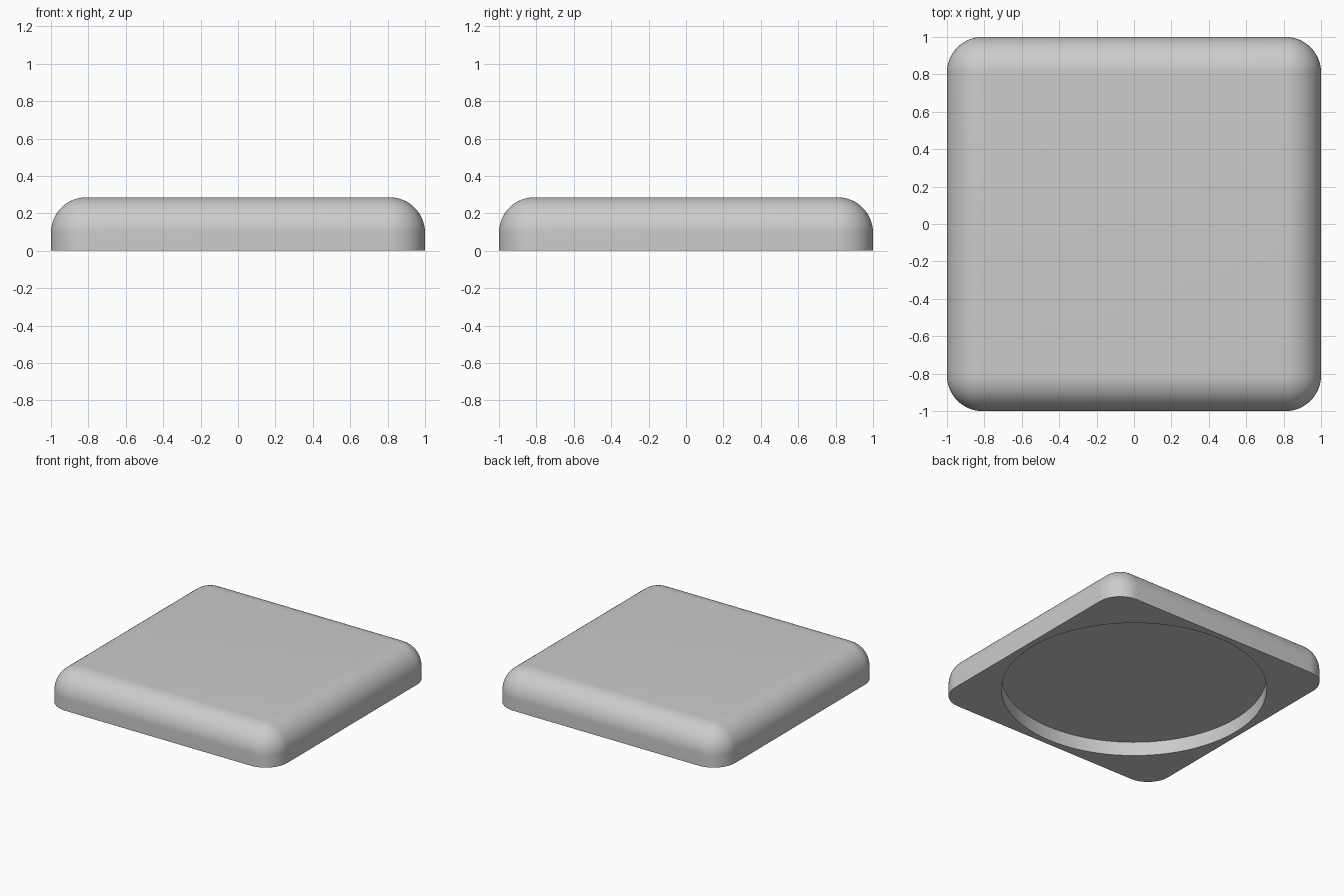
import bpy
import bmesh
from math import radians
from mathutils import Matrix

SIDE, HEIGHT, ROUND = 2.0, 0.286, 0.19
RECESS_RADIUS, RECESS_DEPTH = 0.952, 0.11

cube = bpy.data.objects.get("Cube")
if cube:
    bpy.data.objects.remove(cube, do_unlink=True)


def add_object(name, bm):
    mesh = bpy.data.meshes.new(name)
    bm.to_mesh(mesh)
    bm.free()
    obj = bpy.data.objects.new(name, mesh)
    bpy.context.collection.objects.link(obj)
    return obj


# Plain grey material
grey = bpy.data.materials.new("light_grey")
grey.use_nodes = True
colour = (0.6, 0.6, 0.6, 1.0)
grey.diffuse_color = colour
grey.node_tree.nodes["Principled BSDF"].inputs["Base Color"].default_value = colour

# Square slab: every edge rounded except those of the flat underside
bm = bmesh.new()
bmesh.ops.create_cube(bm, size=1, matrix=Matrix.Translation((0, 0, HEIGHT / 2))
                      @ Matrix.Diagonal((SIDE, SIDE, HEIGHT, 1)))
rounded = [e for e in bm.edges if max(v.co.z for v in e.verts) > HEIGHT / 2]
bmesh.ops.bevel(bm, geom=rounded, offset=ROUND, offset_type='OFFSET',
                segments=16, profile=0.5, affect='EDGES')
slab = add_object("rounded_slab", bm)
slab.data.materials.append(grey)

# Shallow round recess in the underside
bm = bmesh.new()
bmesh.ops.create_cone(bm, cap_ends=True, segments=128, radius1=RECESS_RADIUS,
                      radius2=RECESS_RADIUS, depth=2 * RECESS_DEPTH)
cutter = add_object("recess_cutter", bm)
cutter.data.materials.append(grey)
cutter.hide_render = True

cut = slab.modifiers.new("round_recess", 'BOOLEAN')
cut.operation = 'DIFFERENCE'
cut.solver = 'EXACT'
cut.object = cutter

bpy.ops.object.select_all(action='DESELECT')
slab.select_set(True)
bpy.context.view_layer.objects.active = slab
bpy.ops.object.modifier_apply(modifier=cut.name)
bpy.data.objects.remove(cutter, do_unlink=True)

# Smooth rounds, crisp recess and base edges
bpy.ops.object.shade_smooth_by_angle(angle=radians(30))
